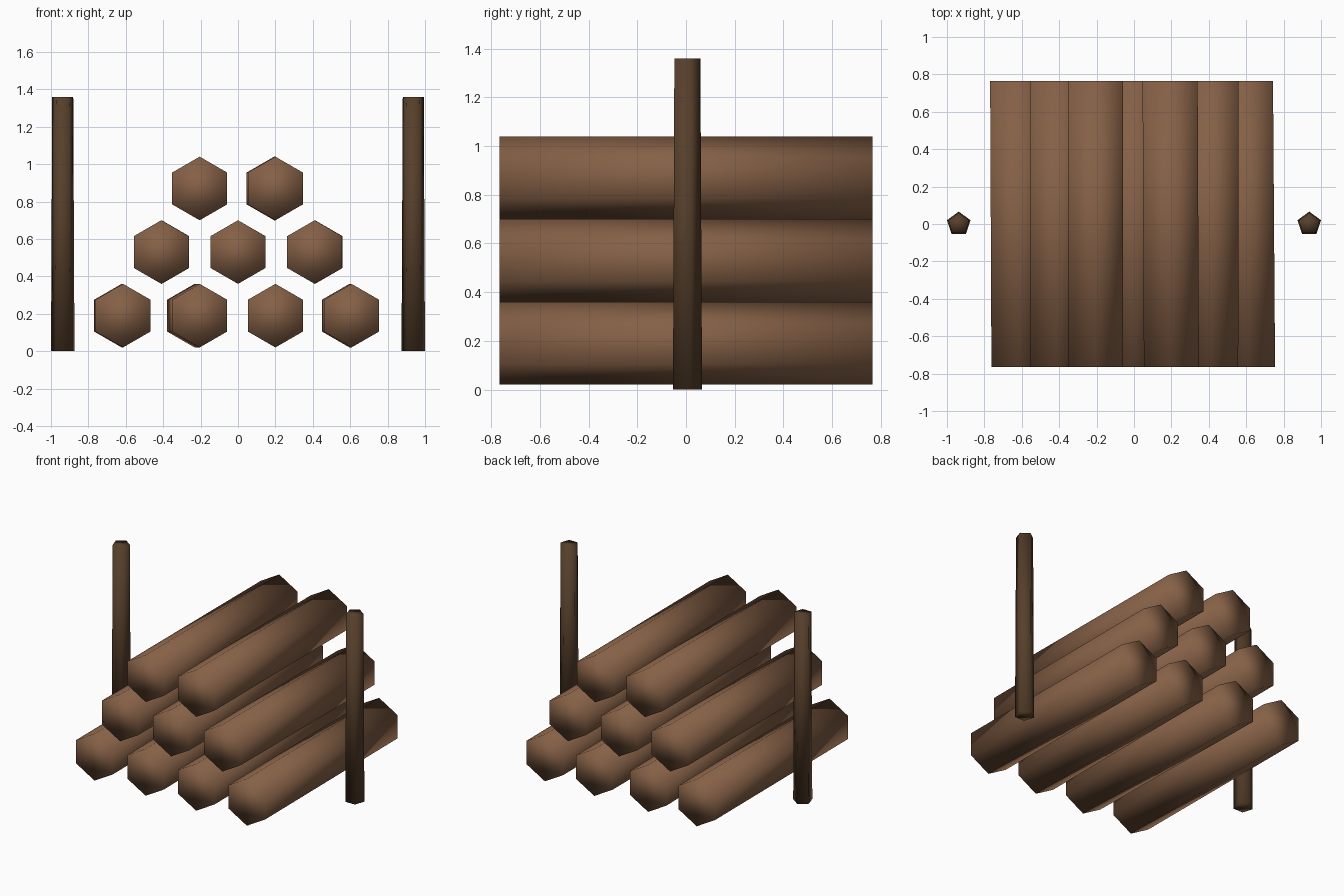
import bpy, math
from mathutils import Vector

if "Cube" in bpy.data.objects:
    bpy.data.objects.remove(bpy.data.objects["Cube"])


def material(name, rgb):
    m = bpy.data.materials.new(name)
    m.diffuse_color = (*rgb, 1)
    m.use_nodes = True
    m.node_tree.nodes["Principled BSDF"].inputs["Base Color"].default_value = m.diffuse_color
    return m


log_brown = material("log_brown", (0.235, 0.117, 0.061))
post_brown = material("post_brown", (0.095, 0.050, 0.024))


def prism(name, start, end, sides, r1, r2, turn, mat):
    """Capped, smooth-shaded prism; cross-section lies in the plane of its end faces."""
    a, b = Vector(start), Vector(end)
    upright = abs(b.z - a.z) > abs(b.y - a.y)
    side = Vector((1, 0, 0))
    up = Vector((0, 1, 0)) if upright else Vector((0, 0, 1))
    verts = []
    for centre, r in ((a, r1), (b, r2)):
        for i in range(sides):
            t = turn + math.tau * i / sides
            verts.append(centre + side * r * math.cos(t) + up * r * math.sin(t))
    faces = [(i, (i + 1) % sides, sides + (i + 1) % sides, sides + i) for i in range(sides)]
    faces += [tuple(reversed(range(sides))), tuple(range(sides, 2 * sides))]
    mesh = bpy.data.meshes.new(name)
    mesh.from_pydata(verts, [], faces)
    mesh.materials.append(mat)
    mesh.shade_smooth()
    obj = bpy.data.objects.new(name, mesh)
    bpy.context.collection.objects.link(obj)
    return obj


# Stacked hexagonal logs: per row, (front x, back x) of each log
rows = [
    (0.19, [(-0.615, -0.622), (-0.205, -0.232), (0.20, 0.20), (0.607, 0.596)]),
    (0.53, [(-0.41, -0.408), (0.0, 0.0), (0.41, 0.412)]),
    (0.87, [(-0.205, -0.205), (0.20, 0.193)]),
]
for level, (z, logs) in enumerate(rows):
    for n, (xf, xb) in enumerate(logs):
        prism(f"log_{level + 1}_{n + 1}", (xf, -0.765, z), (xb, 0.765, z),
              6, 0.17, 0.17, math.pi / 2, log_brown)

# Tapered five-sided posts on both sides
for name, x in (("left_post", -0.937), ("right_post", 0.937)):
    prism(name, (x, 0, 0), (x, 0, 1.36), 5, 0.066, 0.059, math.pi / 2, post_brown)
